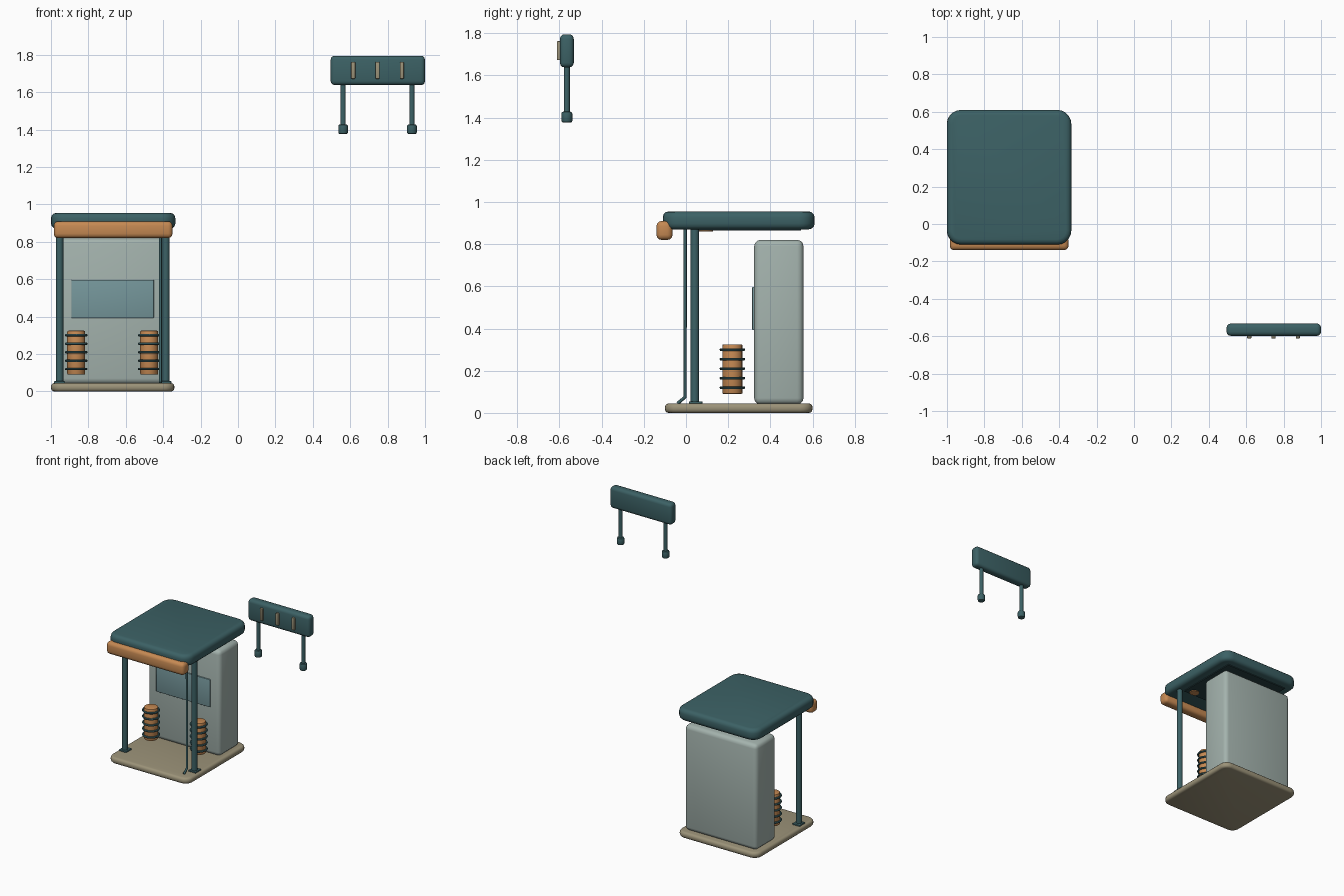
import bpy, bmesh, math
from mathutils import Vector

cube = bpy.data.objects.get("Cube")
if cube:
    bpy.data.objects.remove(cube, do_unlink=True)


def material(name, r, g, b):
    m = bpy.data.materials.new(name)
    m.use_nodes = True
    m.diffuse_color = (r, g, b, 1)
    node = next(n for n in m.node_tree.nodes if n.type == 'BSDF_PRINCIPLED')
    node.inputs["Base Color"].default_value = (r, g, b, 1)
    node.inputs["Roughness"].default_value = 0.7
    return m


TEAL = material("deep teal", 0.045, 0.12, 0.13)
DARK = material("dark teal", 0.02, 0.05, 0.055)
ORANGE = material("warm orange", 0.56, 0.25, 0.085)
SAND = material("sand", 0.33, 0.29, 0.19)
GREY = material("pale grey green", 0.37, 0.45, 0.42)
GLASS = material("blue glass", 0.18, 0.31, 0.33)


def finish(name, bm, mat):
    mesh = bpy.data.meshes.new(name)
    bmesh.ops.recalc_face_normals(bm, faces=bm.faces)
    bm.to_mesh(mesh)
    bm.free()
    obj = bpy.data.objects.new(name, mesh)
    bpy.context.collection.objects.link(obj)
    mesh.materials.append(mat)
    bpy.ops.object.select_all(action='DESELECT')
    obj.select_set(True)
    bpy.context.view_layer.objects.active = obj
    bpy.ops.object.shade_smooth_by_angle(angle=math.radians(35))
    return obj


def box(name, mat, x, y, z, bevel=0, corner=0, segments=3):
    """Box from (min, max) ranges; corner rounds the upright edges first."""
    bm = bmesh.new()
    bmesh.ops.create_cube(bm, size=1)
    for v in bm.verts:
        v.co = Vector([(r[0] + r[1]) / 2 + c * (r[1] - r[0])
                       for r, c in zip((x, y, z), v.co)])
    if corner:
        upright = [e for e in bm.edges
                   if abs(e.verts[0].co.z - e.verts[1].co.z) > 1e-4]
        bmesh.ops.bevel(bm, geom=upright, offset=corner, segments=5,
                        profile=0.5, affect='EDGES')
        edges = [e for e in bm.edges
                 if abs(e.verts[0].co.z - e.verts[1].co.z) < 1e-4]
    else:
        edges = bm.edges[:]
    if bevel:
        bmesh.ops.bevel(bm, geom=edges, offset=bevel, segments=segments,
                        profile=0.5, affect='EDGES')
    return finish(name, bm, mat)


def cylinder(name, mat, x, y, z0, z1, radius, sides=16, bevel=0):
    bm = bmesh.new()
    bmesh.ops.create_cone(bm, cap_ends=True, segments=sides, radius1=radius,
                          radius2=radius, depth=z1 - z0)
    bmesh.ops.translate(bm, vec=(x, y, (z0 + z1) / 2), verts=bm.verts)
    if bevel:
        rims = [e for e in bm.edges
                if abs(e.verts[0].co.z - e.verts[1].co.z) < 1e-4]
        bmesh.ops.bevel(bm, geom=rims, offset=bevel, segments=2,
                        profile=0.5, affect='EDGES')
    return finish(name, bm, mat)


def ring(name, mat, centre, major, minor, around=24, sides=6):
    bm = bmesh.new()
    loops = []
    for i in range(around):
        a = math.tau * i / around
        out = Vector((math.cos(a), math.sin(a), 0))
        loop = []
        for j in range(sides):
            b = math.tau * j / sides
            loop.append(bm.verts.new(Vector(centre) + out * (major + minor * math.cos(b))
                                     + Vector((0, 0, minor * math.sin(b)))))
        loops.append(loop)
    for i in range(around):
        p, q = loops[i], loops[(i + 1) % around]
        for j in range(sides):
            k = (j + 1) % sides
            bm.faces.new((p[j], q[j], q[k], p[k]))
    return finish(name, bm, mat)


MID = -0.67  # booth centre line

# Floor and roof
box("floor_slab", SAND, (-1, -0.34), (-0.10, 0.60), (0, 0.045), 0.018, 0.06)
box("roof", TEAL, (-1, -0.335), (-0.11, 0.61), (0.87, 0.955), 0.028, 0.075)
box("roof_lining", DARK, (-0.93, -0.41), (0.06, 0.545), (0.864, 0.872))
box("front_fascia", ORANGE, (-0.985, -0.35), (-0.14, -0.064), (0.82, 0.91), 0.024)

# Rear cabinet and its window
box("cabinet", GREY, (-0.965, -0.375), (0.323, 0.557), (0.04, 0.82), 0.03)
box("cabinet_window", GLASS, (-0.89, -0.45), (0.314, 0.33), (0.393, 0.597), 0.003)

for side, s in (("right", -1), ("left", 1)):
    # Front posts with foot plates
    px = MID + s * 0.284
    cylinder(side + "_post", TEAL, px, 0.042, 0.02, 0.88, 0.02)
    box(side + "_post_foot", TEAL, (px - 0.03, px + 0.03), (0.014, 0.078),
        (0.043, 0.055), 0.004)
    # Ringed drums and the round lamps above them
    cx = MID + s * 0.195
    cylinder(side + "_drum", ORANGE, cx, 0.22, 0.09, 0.325, 0.048, 16, 0.006)
    for i in range(5):
        ring(f"{side}_drum_ring_{i + 1}", TEAL, (cx, 0.22, 0.12 + i * 0.045), 0.054, 0.007)
    cylinder(side + "_lamp", ORANGE, cx, 0.095, 0.859, 0.872, 0.034, 12)

# Thin cable with a kicked-out foot
path = bpy.data.curves.new("cable", 'CURVE')
path.dimensions = '3D'
path.bevel_depth = 0.008
path.bevel_resolution = 2
path.use_fill_caps = True
spline = path.splines.new('POLY')
points = [(-0.415, -0.04, 0.045), (-0.415, -0.004, 0.075), (-0.415, -0.004, 0.88)]
spline.points.add(len(points) - 1)
for p, co in zip(spline.points, points):
    p.co = (*co, 1)
cable = bpy.data.objects.new("cable", path)
bpy.context.collection.objects.link(cable)
path.materials.append(TEAL)

# Raised sign on two hanging legs
box("sign_board", TEAL, (0.495, 1.0), (-0.598, -0.532), (1.638, 1.795), 0.022)
for i, x in enumerate((0.562, 0.93)):
    cylinder(f"sign_leg_{i + 1}", TEAL, x, -0.565, 1.40, 1.66, 0.014, 12)
    cylinder(f"sign_leg_foot_{i + 1}", TEAL, x, -0.565, 1.376, 1.428, 0.026, 12, 0.009)
for i, x in enumerate((0.616, 0.746, 0.876)):
    box(f"sign_bar_{i + 1}", SAND, (x - 0.011, x + 0.011), (-0.612, -0.59),
        (1.672, 1.762), 0.004)
